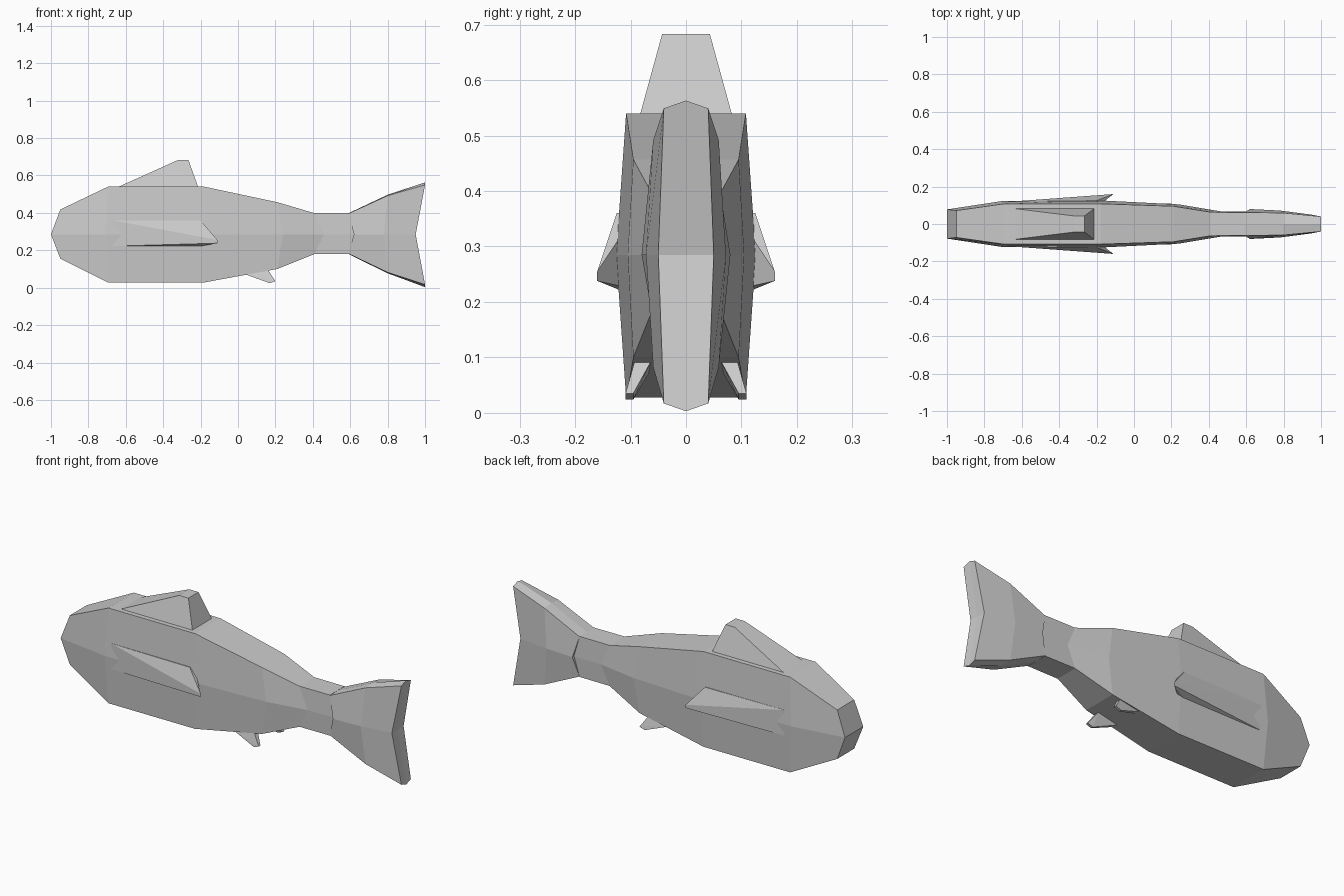
import bpy, bmesh

MID_Z = 0.285


def finish(name, bm):
    bmesh.ops.recalc_face_normals(bm, faces=bm.faces)
    mesh = bpy.data.meshes.new(name)
    bm.to_mesh(mesh)
    bm.free()
    ob = bpy.data.objects.new(name, mesh)
    bpy.context.collection.objects.link(ob)
    return ob


def loft(name, sections):
    """Eight-point rings: x at corners, x at mid, top z, bottom z, corner y, mid y, ridge height."""
    bm = bmesh.new()
    rings, mids = [], []
    for xc, xm, zt, zb, yc, ym, r in sections:
        pts = [(xc, 0, zt + r), (xc, yc, zt), (xm, ym, MID_Z), (xc, yc, zb),
               (xc, 0, zb - r), (xc, -yc, zb), (xm, -ym, MID_Z), (xc, -yc, zt)]
        rings.append([bm.verts.new(p) for p in pts])
        mids.append(xm)
    for a, b in zip(rings, rings[1:]):
        for i in range(8):
            j = (i + 1) % 8
            bm.faces.new((a[i], a[j], b[j], b[i]))
    # folded end caps meeting at a centre point
    for ring, xm in ((rings[0], mids[0]), (rings[-1], mids[-1])):
        c = bm.verts.new((xm, 0, MID_Z))
        for i in (0, 2, 4, 6):
            a, b, d = ring[i], ring[(i + 1) % 8], ring[(i + 2) % 8]
            bm.faces.new((c, a, b, d))
    return finish(name, bm)


def hull(name, pts, mirror=False):
    bm = bmesh.new()
    for p in pts:
        bm.verts.new(p)
    bmesh.ops.convex_hull(bm, input=bm.verts)
    ob = finish(name, bm)
    if mirror:
        ob.modifiers.new("mirror", 'MIRROR').use_axis = (False, True, False)
    return ob


# Body
loft("body", [
    (-0.95, -1.00, 0.418, 0.155, 0.072, 0.078, 0),
    (-0.695, -0.71, 0.54, 0.028, 0.108, 0.122, 0),
    (-0.18, -0.18, 0.54, 0.028, 0.108, 0.126, 0),
    (0.21, 0.24, 0.457, 0.10, 0.095, 0.105, 0),
    (0.41, 0.46, 0.398, 0.18, 0.063, 0.068, 0),
    (0.59, 0.63, 0.398, 0.18, 0.062, 0.066, 0)])

# Tail fin
loft("tail_fin", [
    (0.59, 0.62, 0.396, 0.182, 0.062, 0.080, 0.002),
    (0.80, 0.78, 0.492, 0.082, 0.059, 0.072, 0.005),
    (1.00, 0.95, 0.549, 0.017, 0.040, 0.050, 0.014)])

# Dorsal fin
hull("dorsal_fin", [(x, s * y, z) for s in (1, -1) for x, y, z in (
    (-0.66, 0.085, 0.53), (-0.21, 0.085, 0.53),
    (-0.32, 0.043, 0.683), (-0.265, 0.043, 0.683))])

# Side fins
hull("pectoral_fins", [
    (-0.67, 0.119, 0.36), (-0.67, 0.119, 0.222),
    (-0.20, 0.125, 0.36), (-0.20, 0.121, 0.222),
    (-0.67, 0.09, 0.36), (-0.67, 0.09, 0.222),
    (-0.20, 0.09, 0.36), (-0.20, 0.09, 0.222),
    (-0.11, 0.160, 0.255), (-0.11, 0.160, 0.238)], True)

# Belly fins
hull("pelvic_fins", [
    (0.03, 0.065, 0.075), (0.03, 0.09, 0.075),
    (0.16, 0.062, 0.095), (0.16, 0.092, 0.095),
    (0.17, 0.095, 0.024), (0.17, 0.109, 0.024),
    (0.20, 0.095, 0.035), (0.20, 0.109, 0.035)], True)
